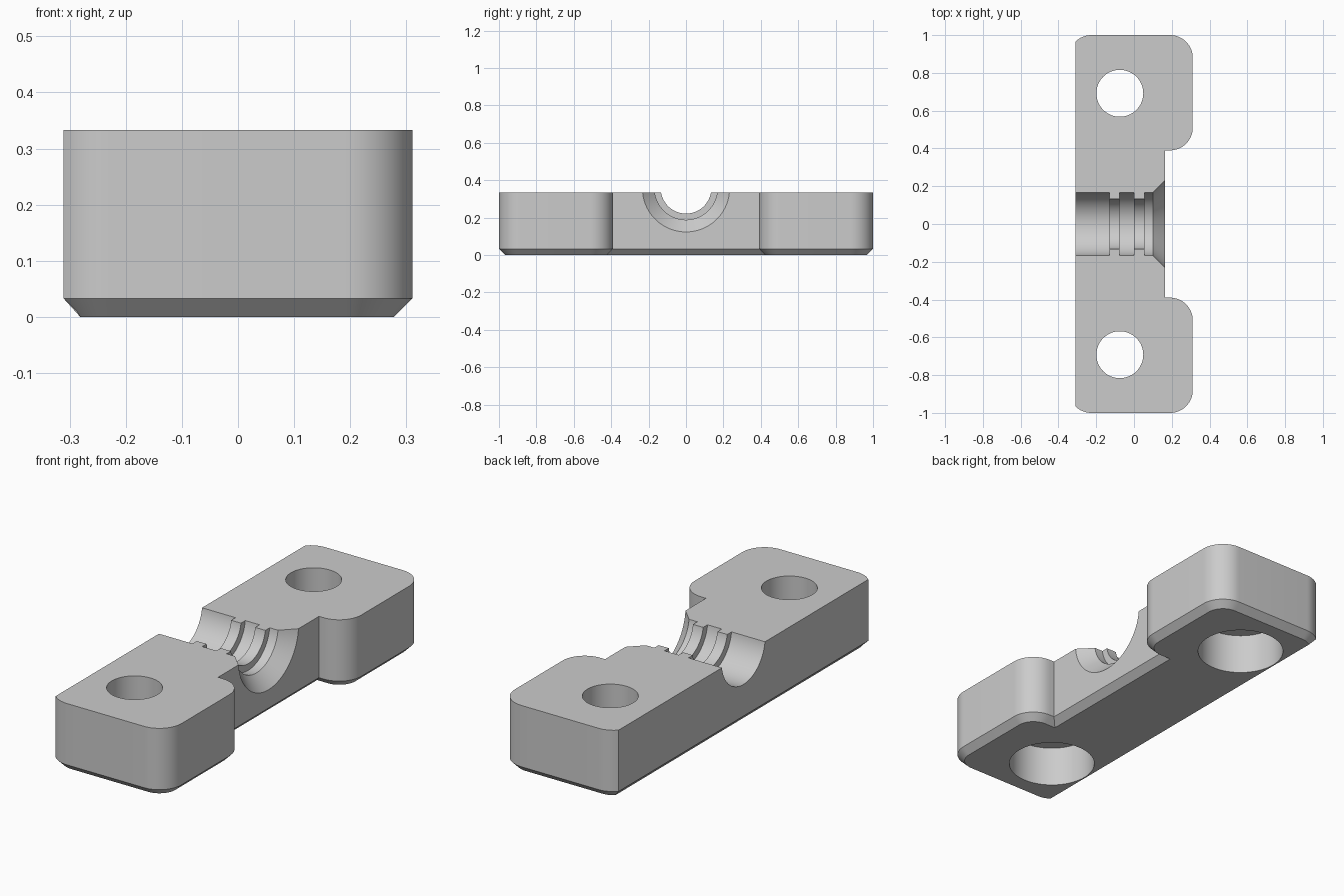
import bpy, bmesh, math
from mathutils import Vector

cube = bpy.data.objects.get("Cube")
if cube:
    bpy.data.objects.remove(cube)

HEIGHT, CHAMFER = 0.333, 0.033
BACK_X, FRONT_X, BRIDGE_X = -0.311, 0.311, 0.165
PAD_Y, RADIUS = 0.39, 0.12

grey = bpy.data.materials.new("plain grey")
grey.use_nodes = True
colour = (0.6, 0.6, 0.6, 1)
grey.diffuse_color = colour
grey.node_tree.nodes["Principled BSDF"].inputs["Base Color"].default_value = colour


def stack_rings(name, rings):
    """Closed solid from matching counter-clockwise rings, walls and caps facing out."""
    bm = bmesh.new()
    loops = [[bm.verts.new(co) for co in ring] for ring in rings]
    for low, high in zip(loops, loops[1:]):
        for i in range(len(low)):
            j = (i + 1) % len(low)
            bm.faces.new((low[i], low[j], high[j], high[i]))
    bm.faces.new(list(reversed(loops[0])))
    bm.faces.new(loops[-1])
    bm.normal_update()
    mesh = bpy.data.meshes.new(name)
    bm.to_mesh(mesh)
    bm.free()
    mesh.materials.append(grey)
    obj = bpy.data.objects.new(name, mesh)
    bpy.context.collection.objects.link(obj)
    return obj


def arc(cx, cy, start, end, steps=16):
    angles = [math.radians(start + (end - start) * i / steps) for i in range(steps + 1)]
    return [Vector((cx + RADIUS * math.cos(a), cy + RADIUS * math.sin(a))) for a in angles]


def inset(points, dist):
    """Mitred inward offset of a counter-clockwise outline."""
    result = []
    for i, p in enumerate(points):
        before = (p - points[i - 1]).normalized()
        after = (points[(i + 1) % len(points)] - p).normalized()
        n1, n2 = Vector((-before.y, before.x)), Vector((-after.y, after.x))
        result.append(p + (n1 + n2) * dist / (1 + n1.dot(n2)))
    return result


def lathe(name, profile, origin, axis, segments=96):
    """Solid of revolution from (distance along axis, radius) pairs."""
    rings = []
    for along, r in profile:
        ring = []
        for i in range(segments):
            a = math.tau * i / segments
            u, v = r * math.cos(a), r * math.sin(a)
            ring.append(Vector(origin) + Vector((along, u, v) if axis == "X" else (u, v, along)))
        rings.append(ring)
    return stack_rings(name, rings)


# Clamp outline: back half, then mirrored across y
back_centre = BACK_X + 0.085
cut_angle = 180 - math.degrees(math.acos(0.085 / RADIUS))
half = [Vector((BRIDGE_X, PAD_Y))]
half += arc(FRONT_X - RADIUS, PAD_Y + RADIUS, -90, 0)
half += arc(FRONT_X - RADIUS, 1 - RADIUS, 0, 90)
half += arc(back_centre, 1 - RADIUS, 90, cut_angle, 8)
outline = half + [Vector((p.x, -p.y)) for p in reversed(half)]

# Body with a chamfered bottom edge
levels = [(inset(outline, CHAMFER), 0), (outline, CHAMFER), (outline, HEIGHT)]
body = stack_rings("clamp_body", [[(p.x, p.y, z) for p in pts] for pts, z in levels])

# Grooved channel with a flared mouth
WIDE, NARROW = 0.168, 0.135
channel = [(-0.4, WIDE), (-0.13, WIDE), (-0.13, NARROW), (-0.077, NARROW),
           (-0.077, WIDE), (0, WIDE), (0, NARROW), (0.055, NARROW),
           (0.055, WIDE), (0.1, WIDE), (0.2, 0.268)]
cutters = [lathe("channel_cutter", channel, (0, 0, 0.356), "X")]

# Bolt holes with counterbores from below
bolt = [(-0.1, 0.2), (0.2, 0.2), (0.2, 0.124), (0.5, 0.124)]
for side, y in (("front", -0.692), ("back", 0.692)):
    cutters.append(lathe(side + "_bolt_cutter", bolt, (-0.075, y, 0), "Z"))

# Cut the channel and both holes in one pass
bpy.ops.object.select_all(action="DESELECT")
for cutter in cutters:
    cutter.select_set(True)
tool = cutters[0]
bpy.context.view_layer.objects.active = tool
bpy.ops.object.join()
tool.hide_render = True

bpy.ops.object.select_all(action="DESELECT")
body.select_set(True)
bpy.context.view_layer.objects.active = body
mod = body.modifiers.new("cuts", "BOOLEAN")
mod.operation, mod.solver, mod.object = "DIFFERENCE", "MANIFOLD", tool
bpy.ops.object.modifier_apply(modifier=mod.name)
bpy.data.objects.remove(tool)

bpy.ops.object.shade_smooth_by_angle(angle=math.radians(25))
